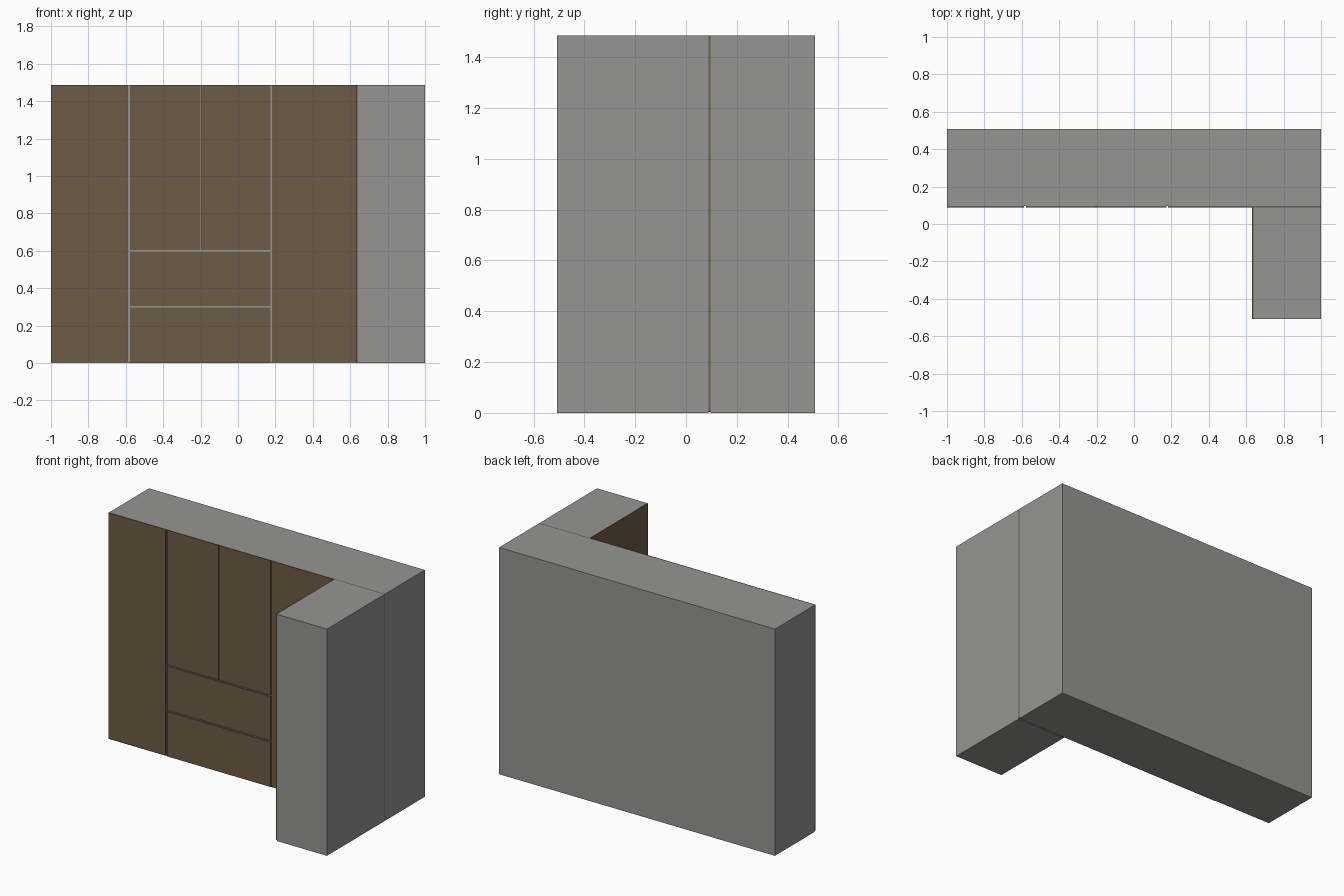
import bpy

if "Cube" in bpy.data.objects:
    bpy.data.objects.remove(bpy.data.objects["Cube"])


def material(name, rgb):
    m = bpy.data.materials.new(name)
    m.diffuse_color = (*rgb, 1.0)
    m.use_nodes = True
    m.node_tree.nodes["Principled BSDF"].inputs["Base Color"].default_value = m.diffuse_color
    return m


GREY = material("carcass_grey", (0.30, 0.30, 0.295))
BROWN = material("wood_brown", (0.155, 0.106, 0.062))


def box(name, x, y, z, mat):
    """Box spanning the given (min, max) ranges."""
    bpy.ops.mesh.primitive_cube_add(size=1)
    ob = bpy.context.object
    ob.name = name
    lo, hi = zip(x, y, z)
    for v in ob.data.vertices:
        for i in range(3):
            v.co[i] = hi[i] if v.co[i] > 0 else lo[i]
    ob.data.materials.append(mat)
    return ob


H = 1.486                 # total height
BACK = 0.507              # half depth
FRONT = (0.088, 0.096)    # thickness range of the fronts

# Carcasses: long back cabinet and short side wing
box("main_cabinet", (-1, 1), (FRONT[1], BACK), (0, H), GREY)
box("side_cabinet", (0.638, 1), (-BACK, FRONT[0]), (0, H), GREY)

# Fronts of the main cabinet, separated by narrow gaps
fronts = {
    "left_door": ((-1, -0.587), (0.006, H)),
    "middle_left_door": ((-0.578, -0.2025), (0.604, H)),
    "middle_right_door": ((-0.1995, 0.173), (0.604, H)),
    "upper_drawer": ((-0.578, 0.173), (0.306, 0.595)),
    "lower_drawer": ((-0.578, 0.173), (0.003, 0.297)),
    "right_door": ((0.182, 1), (0.006, H)),
}
for name, (x, z) in fronts.items():
    box(name, x, FRONT, z, BROWN)

# Door on the inner face of the side cabinet
box("side_cabinet_door", (0.631, 0.638), (-BACK, FRONT[0]), (0.006, H), BROWN)
